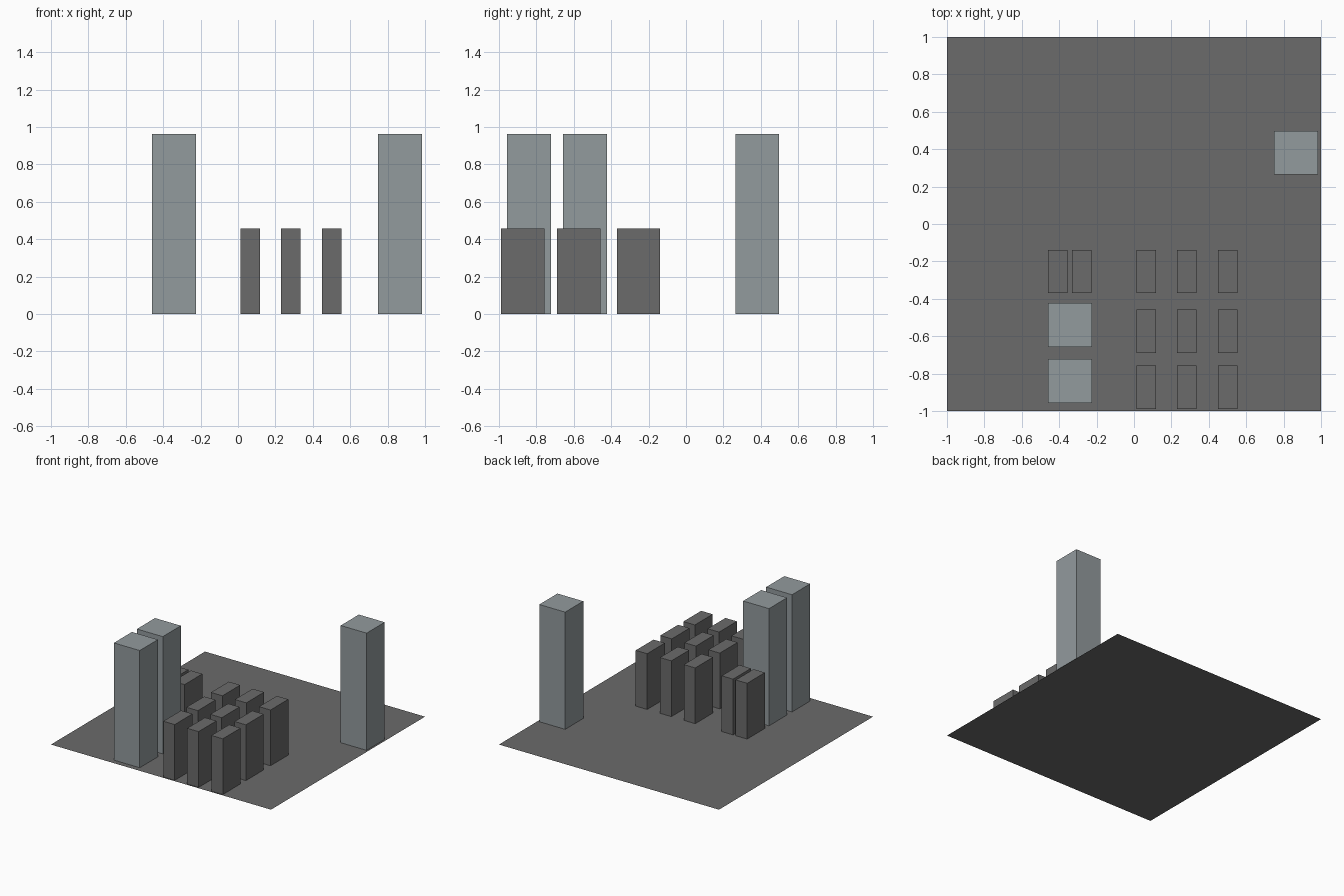
import bpy

if "Cube" in bpy.data.objects:
    bpy.data.objects.remove(bpy.data.objects["Cube"])


def material(name, color):
    m = bpy.data.materials.new(name)
    m.diffuse_color = (*color, 1.0)
    m.use_nodes = True
    m.node_tree.nodes["Principled BSDF"].inputs["Base Color"].default_value = m.diffuse_color
    return m


dark = material("dark_grey", (0.145, 0.145, 0.145))
light = material("light_blue_grey", (0.29, 0.325, 0.34))


def block(name, x, y, size, mat):
    """Box centred on x, y, standing just above the ground sheet."""
    bpy.ops.mesh.primitive_cube_add(size=1, location=(x, y, size[2] / 2 + 0.0004))
    ob = bpy.context.object
    ob.name = name
    ob.scale = size
    bpy.ops.object.transform_apply(location=False, rotation=False, scale=True)
    ob.data.materials.append(mat)


# Ground sheet
bpy.ops.mesh.primitive_plane_add(size=2)
ground = bpy.context.object
ground.name = "ground_plate"
ground.data.materials.append(dark)

# Tall towers
for i, (x, y) in enumerate([(-0.341, -0.839), (-0.341, -0.54), (0.867, 0.381)]):
    block(f"tower_{i + 1}", x, y, (0.235, 0.235, 0.963), light)

# Low blocks: a 3 x 3 grid plus a close pair behind the towers
LOW = (0.104, 0.231, 0.458)
rows = (-0.873, -0.573, -0.254)
spots = [(x, y) for y in rows for x in (0.065, 0.282, 0.502)]
spots += [(x, rows[2]) for x in (-0.407, -0.279)]
for i, (x, y) in enumerate(spots):
    block(f"low_block_{i + 1}", x, y, LOW, dark)
